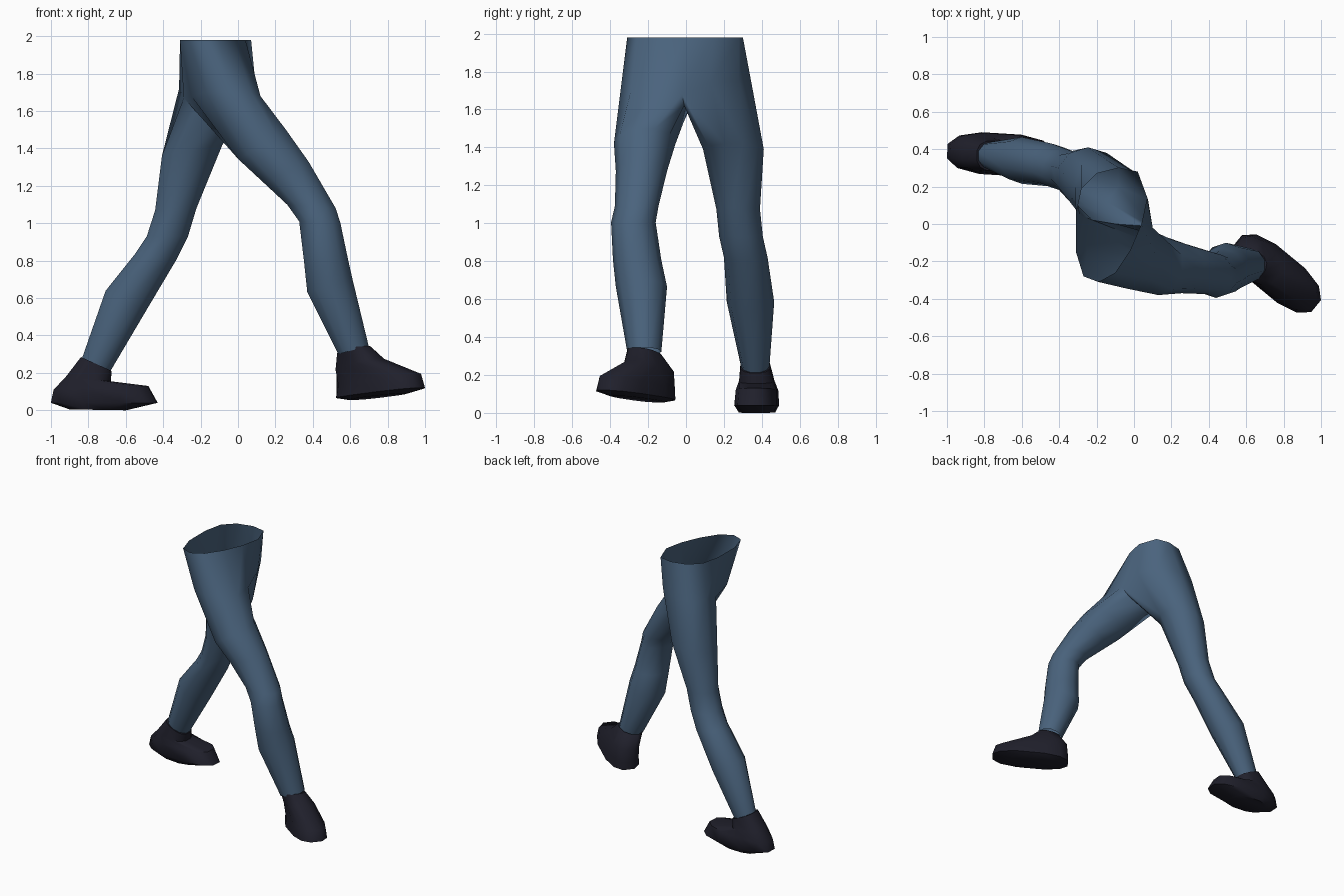
import bpy, bmesh, math
from mathutils import Vector

if "Cube" in bpy.data.objects:
    bpy.data.objects.remove(bpy.data.objects["Cube"])


def material(name, color):
    m = bpy.data.materials.new(name)
    m.diffuse_color = (*color, 1)
    m.use_nodes = True
    m.node_tree.nodes["Principled BSDF"].inputs["Base Color"].default_value = m.diffuse_color
    return m


denim = material("blue denim", (0.068, 0.125, 0.205))
leather = material("dark leather", (0.014, 0.014, 0.024))


def finish(bm, name, mat, angle):
    bmesh.ops.recalc_face_normals(bm, faces=bm.faces)
    mesh = bpy.data.meshes.new(name)
    bm.to_mesh(mesh)
    bm.free()
    mesh.materials.append(mat)
    ob = bpy.data.objects.new(name, mesh)
    bpy.context.collection.objects.link(ob)
    bpy.context.view_layer.objects.active = ob
    ob.select_set(True)
    bpy.ops.object.shade_smooth_by_angle(angle=math.radians(angle))
    ob.select_set(False)


def bridge(bm, a, b):
    n = len(a)
    for i in range(n):
        j = (i + 1) % n
        bm.faces.new((a[i], a[j], b[j], b[i]))


# Trousers: open waist ring, hip ring, crotch strip, then one lofted tube per leg
WAIST = [(.04, 0), (-.02, -.14), (-.1, -.26), (-.19, -.31), (-.27, -.28), (-.31, -.15),
         (-.31, .05), (-.28, .19), (-.2, .27), (-.08, .3), (.02, .28), (.07, .14)]
HIP = [(.1, -.02, 1.68), (.12, -.17, 1.68), (.07, -.29, 1.7), (-.04, -.345, 1.7),
       (-.17, -.29, 1.7), (-.25, -.14, 1.68), (-.29, .05, 1.67), (-.315, .2, 1.72),
       (-.28, .32, 1.72), (-.15, .345, 1.74), (0, .28, 1.75), (.075, .13, 1.74)]
CROTCH = [(.04, -.01, 1.62), (-.1, 0, 1.61), (-.22, .02, 1.62)]

# Leg sections: back x, z, front x, z, y min, y max
FRONT_LEG = [(0, 1.34, .26, 1.5, -.38, -.055), (.13, 1.22, .38, 1.33, -.37, -.1),
             (.26, 1.1, .525, 1.08, -.375, -.145), (.325, 1.01, .55, 1.0, -.395, -.16),
             (.35, .8, .59, .81, -.385, -.13), (.368, .63, .615, .7, -.37, -.1),
             (.535, .3, .7, .345, -.31, -.13)]
REAR_LEG = [(-.41, 1.36, -.08, 1.42, .09, .41), (-.445, 1.07, -.22, 1.08, .16, .39),
            (-.49, .93, -.265, .93, .175, .405), (-.55, .84, -.33, .8, .2, .43),
            (-.71, .64, -.49, .53, .215, .465), (-.835, .28, -.68, .21, .29, .44)]

bm = bmesh.new()
waist = [bm.verts.new((x, y, 1.98)) for x, y in WAIST]
hip = [bm.verts.new(p) for p in HIP]
crotch = [bm.verts.new(p) for p in CROTCH]
bridge(bm, waist, hip)


def leg(ring, sections, side):
    for xb, zb, xf, zf, y0, y1 in sections:
        new = []
        for k in range(10):
            a = math.radians(side * 90 + (3 - k) * 36)
            c, s = math.cos(a) * 1.03, math.sin(a)
            new.append(bm.verts.new(((xb + xf + c * (xf - xb)) / 2,
                                     (y0 + y1 + s * (y1 - y0)) / 2,
                                     (zb + zf + c * (zf - zb)) / 2)))
        bridge(bm, ring, new)
        ring = new


leg(hip[:7] + crotch[::-1], FRONT_LEG, -1)
leg(hip[6:] + hip[:1] + crotch, REAR_LEG, 1)
finish(bm, "trousers", denim, 60)


# Shoes: rounded outlines from ankle to sole, each given by heel point, toe point, half width
def shoe(name, rings):
    bm = bmesh.new()
    prev = None
    for heel, toe, hw in rings:
        h, t = Vector(heel), Vector(toe)
        d = t - h
        side = Vector((-d.y, d.x, 0)).normalized()
        ring = []
        for k in range(12):
            a = math.tau * (k + .5) / 12
            c, s = math.cos(a), math.sin(a)
            u = math.copysign(abs(c) ** .75, c) * 1.02
            v = math.copysign(abs(s) ** .8, s)
            ring.append(bm.verts.new((h + t) / 2 + d * u / 2 + side * v * hw))
        if prev:
            bridge(bm, prev, ring)
        else:
            bm.faces.new(ring)
        prev = ring
    bm.faces.new(prev)
    finish(bm, name, leather, 50)


shoe("front_shoe", [((.555, -.165, .3), (.685, -.27, .345), .082),
                    ((.55, -.1, .21), (.76, -.29, .275), .1),
                    ((.55, -.09, .12), (.955, -.425, .195), .115),
                    ((.55, -.09, .065), (.975, -.44, .12), .122),
                    ((.61, -.14, .055), (.88, -.365, .09), .09)])
shoe("rear_shoe", [((-.84, .365, .285), (-.675, .365, .21), .08),
                   ((-.92, .375, .18), (-.68, .37, .155), .095),
                   ((-.985, .39, .11), (-.48, .36, .13), .11),
                   ((-1.0, .39, .04), (-.43, .355, .04), .115),
                   ((-.9, .385, .005), (-.6, .365, .0), .095)])
